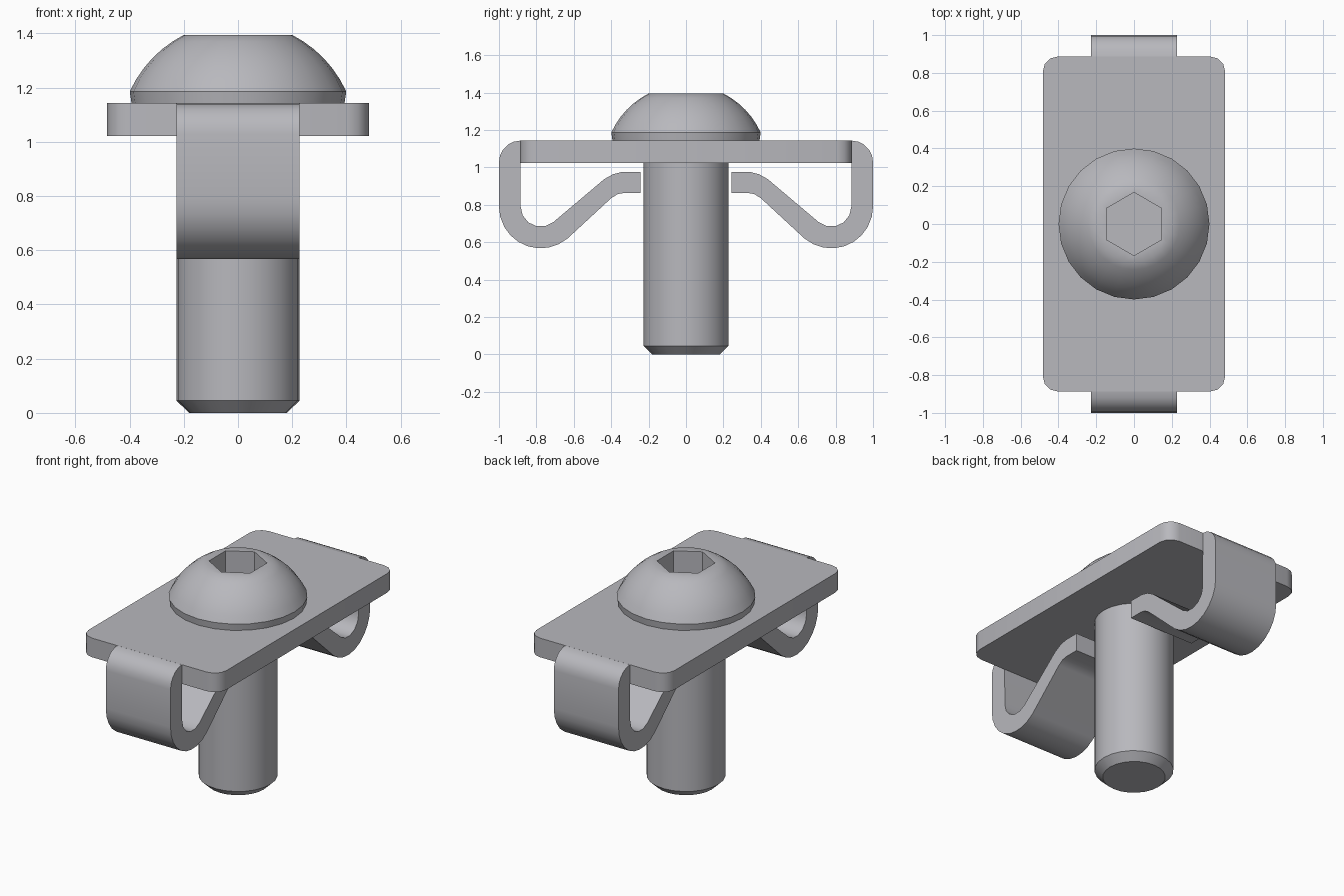
import bpy, bmesh, math

if "Cube" in bpy.data.objects:
    bpy.data.objects.remove(bpy.data.objects["Cube"])

steel = bpy.data.materials.new("steel grey")
steel.diffuse_color = (0.48, 0.48, 0.51, 1)
steel.use_nodes = True
steel.node_tree.nodes["Principled BSDF"].inputs["Base Color"].default_value = steel.diffuse_color


def finish(name, bm, angle=35):
    bmesh.ops.recalc_face_normals(bm, faces=bm.faces)
    me = bpy.data.meshes.new(name)
    bm.to_mesh(me)
    bm.free()
    me.materials.append(steel)
    ob = bpy.data.objects.new(name, me)
    bpy.context.collection.objects.link(ob)
    bpy.ops.object.select_all(action='DESELECT')
    ob.select_set(True)
    bpy.context.view_layer.objects.active = ob
    bpy.ops.object.shade_smooth_by_angle(angle=math.radians(angle))


def arc(cx, cy, r, a0, a1, n):
    angles = [math.radians(a0 + (a1 - a0) * i / n) for i in range(n + 1)]
    return [(cx + r * math.cos(a), cy + r * math.sin(a)) for a in angles]


def prism(name, points, offset):
    """Extrude a closed outline of 3D points along an offset."""
    bm = bmesh.new()
    face = bm.faces.new([bm.verts.new(p) for p in points])
    ext = bmesh.ops.extrude_face_region(bm, geom=[face], use_keep_orig=True)
    verts = [g for g in ext["geom"] if isinstance(g, bmesh.types.BMVert)]
    bmesh.ops.translate(bm, verts=verts, vec=offset)
    finish(name, bm)


# flat plate with rounded corners
outline = []
for sx, sy, a in ((1, 1, 0), (-1, 1, 90), (-1, -1, 180), (1, -1, 270)):
    outline += arc(sx * 0.403, sy * 0.807, 0.08, a, a + 90, 3)
prism("plate", [(x, y, 1.022) for x, y in outline], (0, 0, 0.121))

# bent spring clips at both ends
outer = (arc(0.885, 1.028, 0.115, 90, 0, 5)
         + arc(0.777, 0.79, 0.223, 0, -130, 9)
         + [(0.40, 0.835), (0.365, 0.857), (0.33, 0.863), (0.243, 0.863)])
inner = ([(0.243, 0.976), (0.34, 0.976), (0.39, 0.963), (0.437, 0.937)]
         + arc(0.777, 0.79, 0.107, -130, 0, 5) + [(0.885, 1.022)])
for name, s in (("front_clip", -1), ("back_clip", 1)):
    prism(name, [(-0.227, s * y, z) for y, z in outer + inner], (0.454, 0, 0))

# bolt: lathed shaft and domed head, with a hexagonal socket sunk in the top
N = 24
profile = [(0.18, 0), (0.227, 0.045), (0.227, 1.143), (0.393, 1.143)]
profile += arc(0, 1.004, 0.439, 24.5, 62.9, 6)
hexes = [(0.167, 1.395), (0.167, 1.19)]
bm = bmesh.new()
rings = []
for i, (r, z) in enumerate(profile + hexes):
    ring = []
    for k in range(N):
        deg = 360 * k / N
        rr = r
        if i >= len(profile):
            rr = r * math.cos(math.pi / 6) / math.cos(math.radians((deg - 30) % 60 - 30))
        a = math.radians(deg)
        ring.append(bm.verts.new((rr * math.cos(a), rr * math.sin(a), z)))
    rings.append(ring)
for lo, hi in zip(rings, rings[1:]):
    for k in range(N):
        j = (k + 1) % N
        bm.faces.new((lo[k], lo[j], hi[j], hi[k]))
bm.faces.new(rings[0])
bm.faces.new(rings[-1])
finish("bolt", bm)
